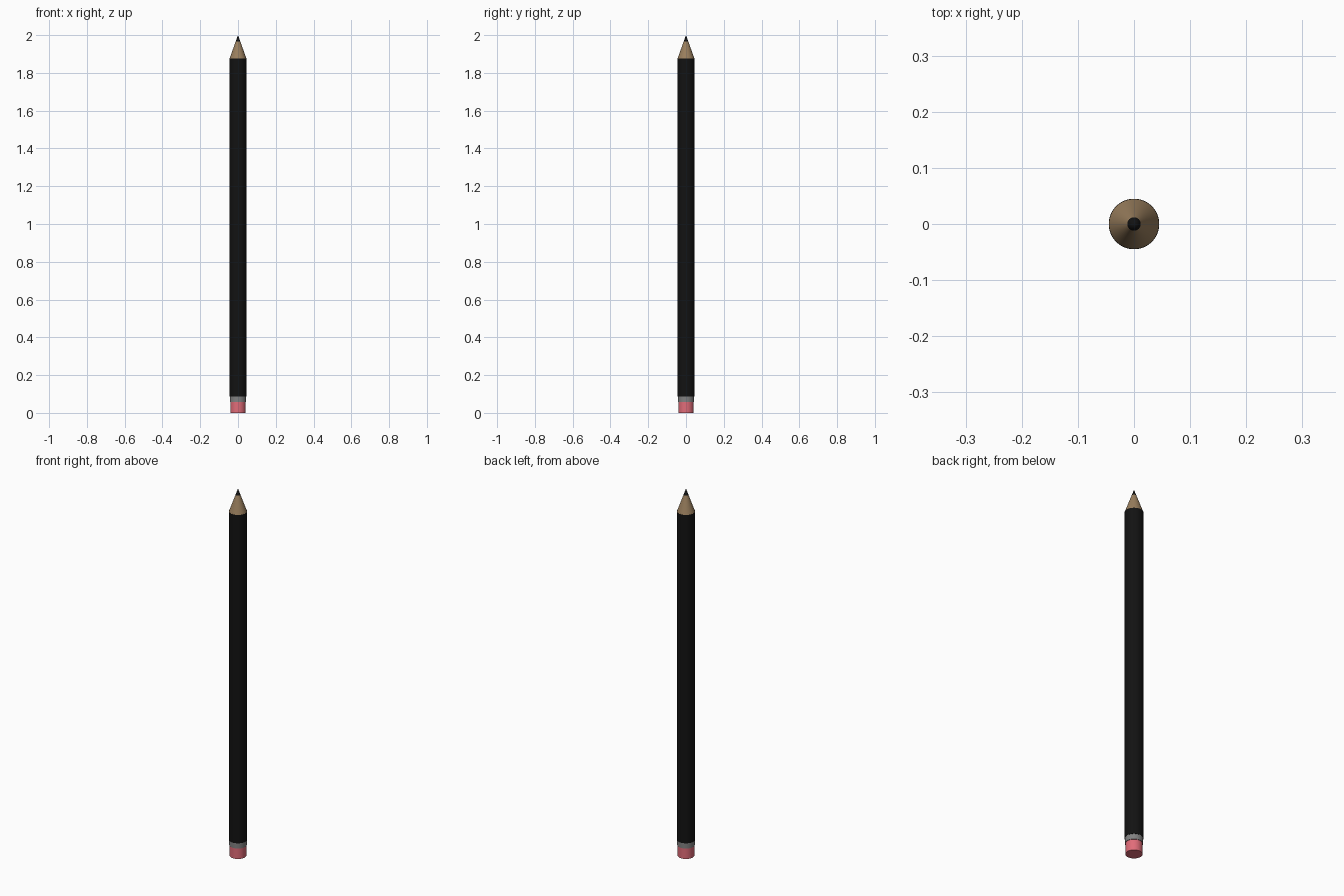
import bpy, bmesh, math

if "Cube" in bpy.data.objects:
    bpy.data.objects.remove(bpy.data.objects["Cube"])

SEGMENTS = 64


def material(name, color):
    mat = bpy.data.materials.new(name)
    mat.diffuse_color = (*color, 1)
    mat.use_nodes = True
    mat.node_tree.nodes["Principled BSDF"].inputs["Base Color"].default_value = mat.diffuse_color
    return mat


def turned_part(name, z0, z1, r0, r1, mat=None):
    """Round part from z0 (radius r0) to z1 (radius r1), capped at both ends."""
    bm = bmesh.new()
    bmesh.ops.create_cone(bm, cap_ends=True, segments=SEGMENTS,
                          radius1=r0, radius2=r1, depth=z1 - z0)
    bmesh.ops.translate(bm, verts=bm.verts, vec=(0, 0, (z0 + z1) / 2))
    mesh = bpy.data.meshes.new(name)
    bm.to_mesh(mesh)
    bm.free()
    if mat:
        mesh.materials.append(mat)
    obj = bpy.data.objects.new(name, mesh)
    bpy.context.collection.objects.link(obj)
    bpy.ops.object.select_all(action='DESELECT')
    obj.select_set(True)
    bpy.context.view_layer.objects.active = obj
    bpy.ops.object.shade_smooth_by_angle(angle=math.radians(35))
    return obj


pink = material("eraser_pink", (0.75, 0.15, 0.19))
black = material("paint_black", (0.006, 0.006, 0.006))
wood = material("bare_wood", (0.32, 0.21, 0.11))
grey = material("metal_grey", (0.22, 0.22, 0.22))

# Eraser, metal band and painted shaft
turned_part("eraser", 0.0, 0.058, 0.041, 0.041, pink)
turned_part("metal_band", 0.058, 0.087, 0.0435, 0.0435, grey)
turned_part("shaft", 0.087, 1.876, 0.045, 0.045, black)

# Sharpened end: wooden cone and lead point
turned_part("sharpened_wood", 1.876, 1.967, 0.0445, 0.012, wood)
turned_part("lead_point", 1.967, 2.0, 0.012, 0.0, black)
